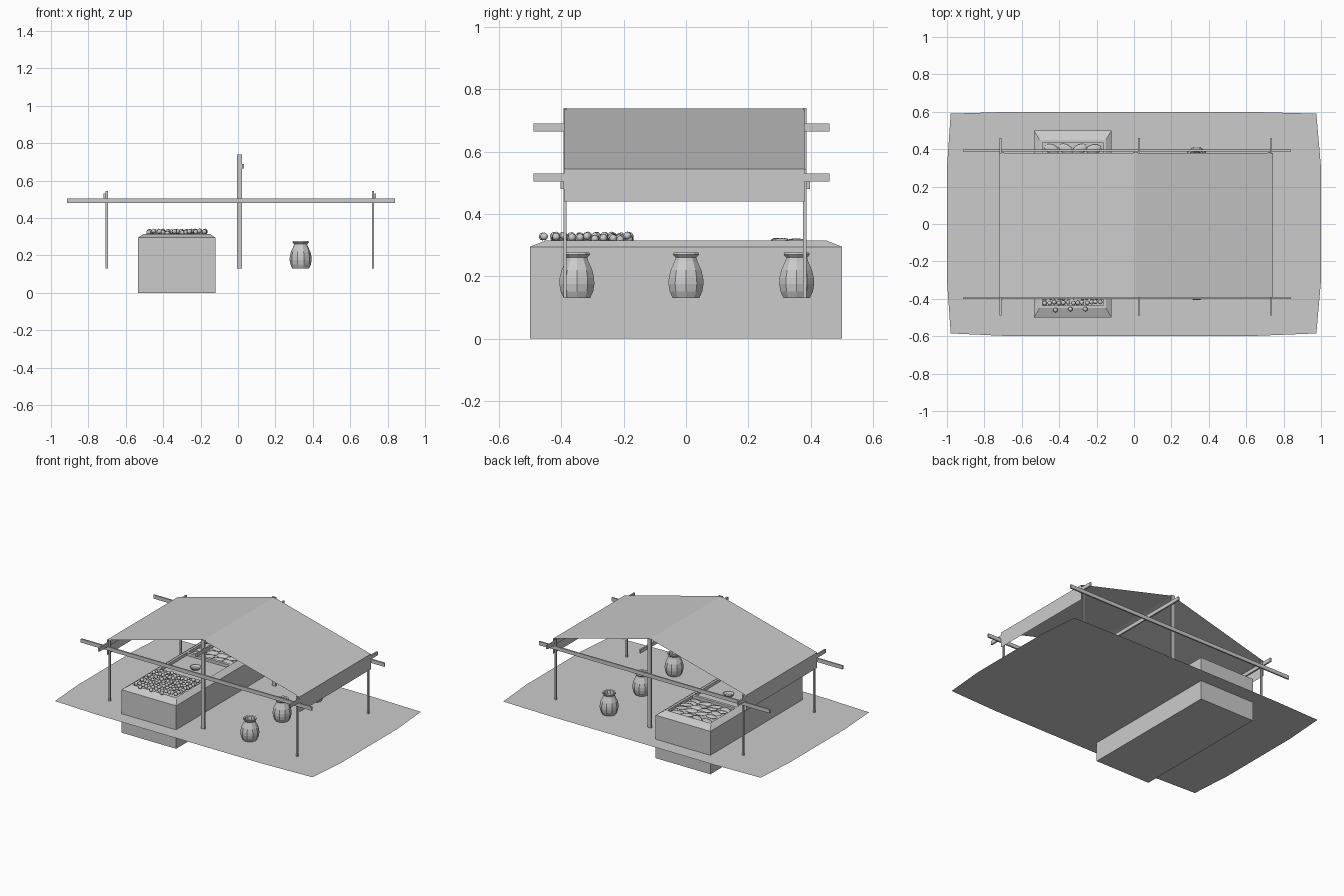
import bpy, bmesh, math, random
from mathutils import Matrix, Vector

if "Cube" in bpy.data.objects:
    bpy.data.objects.remove(bpy.data.objects["Cube"])

random.seed(4)

# the whole model is one plain grey
GREY = bpy.data.materials.new("plain grey")
GREY.diffuse_color = (0.6, 0.6, 0.6, 1)
GREY.use_nodes = True
GREY.node_tree.nodes["Principled BSDF"].inputs["Base Color"].default_value = GREY.diffuse_color


def finish(name, bm, weld=True):
    if weld:
        bmesh.ops.remove_doubles(bm, verts=bm.verts, dist=1e-5)
    bmesh.ops.recalc_face_normals(bm, faces=bm.faces)
    me = bpy.data.meshes.new(name)
    bm.to_mesh(me)
    bm.free()
    me.materials.append(GREY)
    ob = bpy.data.objects.new(name, me)
    bpy.context.collection.objects.link(ob)
    return ob


def smooth(ob, angle):
    bpy.ops.object.select_all(action='DESELECT')
    bpy.context.view_layer.objects.active = ob
    ob.select_set(True)
    bpy.ops.object.shade_smooth_by_angle(angle=math.radians(angle))


def face(bm, pts):
    return bm.faces.new([bm.verts.new(p) for p in pts])


def box(name, lo, hi):
    lo, hi = Vector(lo), Vector(hi)
    bm = bmesh.new()
    bmesh.ops.create_cube(bm, size=1, matrix=Matrix.Translation((lo + hi) / 2) @ Matrix.Diagonal((*(hi - lo), 1)))
    return finish(name, bm)


# ground sheet, slightly bowed edges
Z = 0.13
bm = bmesh.new()
face(bm, [(-0.98, -0.585, Z), (-0.65, -0.6, Z), (0.6, -0.6, Z), (0.975, -0.585, Z), (1, -0.3, Z), (1, 0.3, Z),
          (0.975, 0.59, Z), (0.6, 0.6, Z), (-0.65, 0.6, Z), (-0.98, 0.59, Z), (-1, 0.3, Z), (-1, -0.3, Z)])
finish("ground_sheet", bm)

# crate with chamfered top and three recessed trays
bm = bmesh.new()


def ring(x0, x1, y, z):
    return [(x0, -y, z), (x1, -y, z), (x1, y, z), (x0, y, z)]


rings = [ring(-0.535, -0.12, 0.5, 0), ring(-0.535, -0.12, 0.5, 0.295), ring(-0.505, -0.15, 0.45, 0.315)]
face(bm, rings[0])
for a, b in zip(rings, rings[1:]):
    for i in range(4):
        j = (i + 1) % 4
        face(bm, [a[i], a[j], b[j], b[i]])
xs = [-0.505, -0.49, -0.165, -0.15]
ys = [-0.45, -0.435, -0.165, -0.145, 0.145, 0.165, 0.435, 0.45]
top, floor = 0.315, 0.295
for i in range(3):
    for j in range(7):
        tray = i == 1 and j % 2 == 1
        c = [(xs[i], ys[j]), (xs[i + 1], ys[j]), (xs[i + 1], ys[j + 1]), (xs[i], ys[j + 1])]
        face(bm, [(x, y, floor if tray else top) for x, y in c])
        if tray:
            for k in range(4):
                p, q = c[k], c[(k + 1) % 4]
                face(bm, [(*p, floor), (*q, floor), (*q, top), (*p, top)])
finish("crate", bm)

# fruit heap in the front tray, three pieces on the rim
bm = bmesh.new()
spots = [(-0.42, -0.46, 0.328), (-0.34, -0.455, 0.328), (-0.26, -0.455, 0.328)]
for i in range(13):
    for j in range(10):
        spots.append((-0.475 + i * 0.0247 + random.uniform(-.004, .004),
                      -0.42 + j * 0.0262 + random.uniform(-.004, .004), random.uniform(0.318, 0.331)))
for p in spots:
    bmesh.ops.create_icosphere(bm, subdivisions=2, radius=0.0125, matrix=Matrix.Translation(p))
smooth(finish("fruit_heap", bm, False), 50)

# flat fish heaped in the back tray, highest in the middle
bm = bmesh.new()
for i in range(4):
    for j in range(5):
        y = 0.20 + j * 0.05
        p = (-0.44 + i * 0.075, y, 0.301 + 0.018 * max(0, 1 - abs(y - 0.32) / 0.09))
        m = (Matrix.Translation(p) @ Matrix.Rotation(random.uniform(-0.6, 0.6), 4, 'Z')
             @ Matrix.Rotation(random.uniform(-0.15, 0.15), 4, 'X') @ Matrix.Diagonal((0.042, 0.026, 0.008, 1)))
        bmesh.ops.create_icosphere(bm, subdivisions=2, radius=1, matrix=m)
smooth(finish("fish", bm, False), 50)


# lathe helper for dish and jars
def lathe(name, prof, loc, n=10):
    bm = bmesh.new()
    rows = [[bm.verts.new((loc[0] + r * math.cos(2 * math.pi * k / n), loc[1] + r * math.sin(2 * math.pi * k / n),
                           loc[2] + z)) for k in range(n)] for r, z in prof]
    for a, b in zip(rows, rows[1:]):
        for k in range(n):
            j = (k + 1) % n
            bm.faces.new([a[k], a[j], b[j], b[k]])
    bm.faces.new(rows[0])
    bm.faces.new(rows[-1])
    return finish(name, bm)


lathe("dish", [(0.025, 0.001), (0.038, 0.018), (0.033, 0.018), (0.022, 0.006)], (-0.33, 0.01, 0.295))
jar = [(0.045, 0.001), (0.055, 0.022), (0.059, 0.045), (0.058, 0.065), (0.052, 0.09), (0.038, 0.12), (0.035, 0.13),
       (0.044, 0.14), (0.042, 0.146), (0.034, 0.142), (0.03, 0.12)]
for i, y in enumerate((-0.35, 0, 0.355)):
    lathe(f"jar_{i + 1}", jar, (0.335, y, Z))

# posts and long rails on the front and back
for side, y, yr in (("front", -0.388, -0.397), ("back", 0.381, 0.392)):
    for name, x, w, h in (("left", -0.702, 0.006, 0.545), ("middle", 0.008, 0.013, 0.74),
                          ("right", 0.722, 0.006, 0.545)):
        box(f"{side}_{name}_post", (x - w, y - 0.005, Z + 0.001), (x + w, y + 0.005, h))
    box(f"{side}_rail", (-0.913, yr - 0.005, 0.48), (0.84, yr + 0.005, 0.505))

# cross bars running front to back
for name, x, z in (("left", -0.714, 0.505), ("ridge", 0.027, 0.665), ("right", 0.734, 0.505)):
    box(f"{name}_cross_bar", (x - 0.005, -0.49, z), (x + 0.005, 0.46, z + 0.025))

# thin cloth canopy with hanging flaps
bm = bmesh.new()
line = [(-0.722, 0.44), (-0.722, 0.545), (0.008, 0.738), (0.742, 0.545), (0.742, 0.44)]
for (x0, z0), (x1, z1) in zip(line, line[1:]):
    face(bm, [(x0, -0.392, z0), (x1, -0.392, z1), (x1, 0.38, z1), (x0, 0.38, z0)])
finish("canopy", bm)
